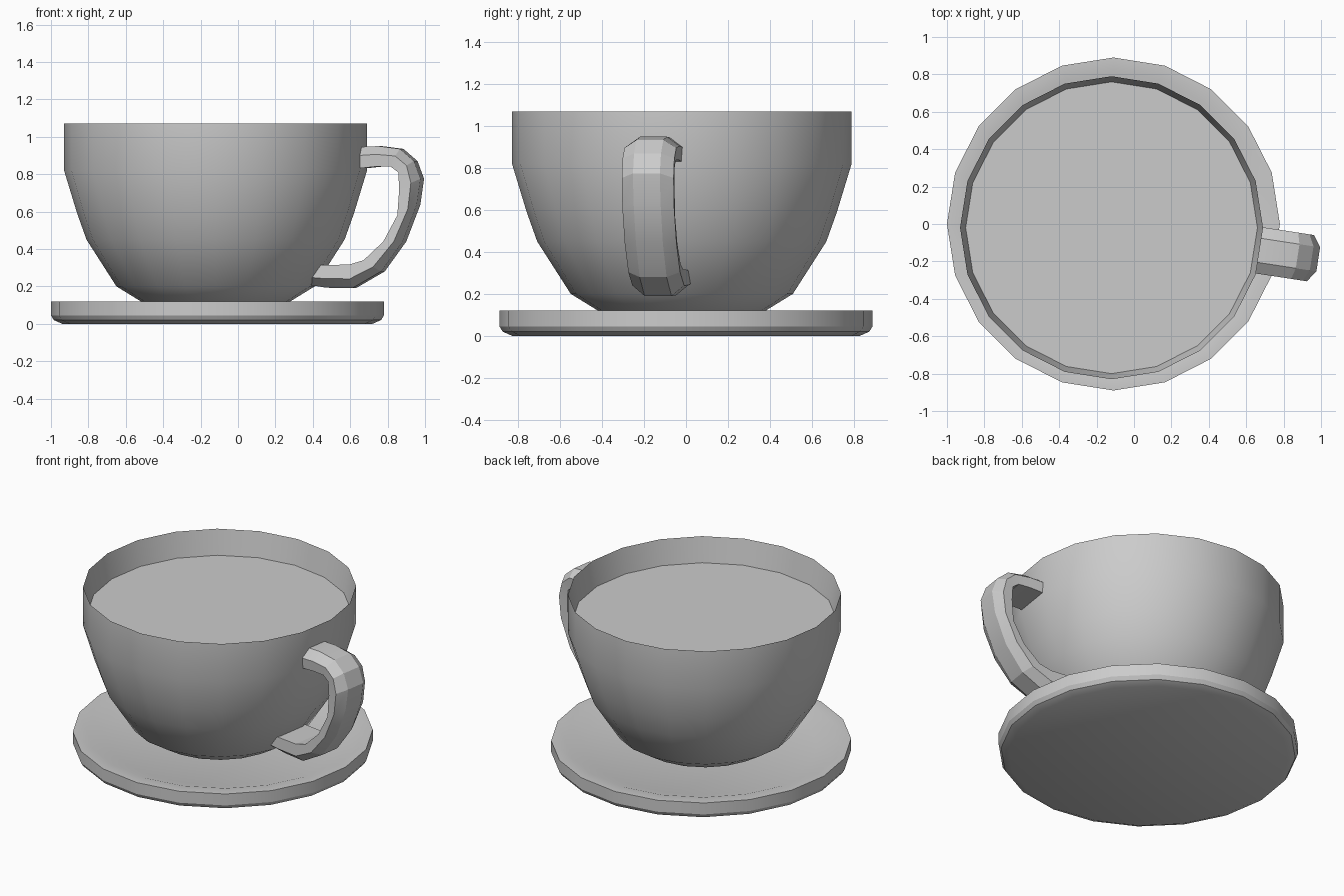
import bpy, bmesh
from math import cos, sin, pi, radians

if "Cube" in bpy.data.objects:
    bpy.data.objects.remove(bpy.data.objects["Cube"])

SIDES = 20


def finish(name, bm, angle=30, location=(0, 0, 0)):
    bmesh.ops.recalc_face_normals(bm, faces=bm.faces)
    mesh = bpy.data.meshes.new(name)
    bm.to_mesh(mesh)
    bm.free()
    ob = bpy.data.objects.new(name, mesh)
    ob.location = location
    bpy.context.collection.objects.link(ob)
    bpy.ops.object.select_all(action='DESELECT')
    ob.select_set(True)
    bpy.context.view_layer.objects.active = ob
    bpy.ops.object.shade_smooth_by_angle(angle=radians(angle))
    return ob


def loft(bm, rings, cap_start=True, cap_end=True):
    loops = [[bm.verts.new(p) for p in ring] for ring in rings]
    for a, b in zip(loops, loops[1:]):
        n = len(a)
        for i in range(n):
            j = (i + 1) % n
            bm.faces.new((a[i], a[j], b[j], b[i]))
    if cap_start:
        bm.faces.new(loops[0])
    if cap_end:
        bm.faces.new(loops[-1])


def lathe(name, profile, location):
    # profile of (radius, z), closed with a flat disc at both ends
    bm = bmesh.new()
    loft(bm, [[(r * cos(2 * pi * i / SIDES), r * sin(2 * pi * i / SIDES), z)
               for i in range(SIDES)] for r, z in profile])
    return finish(name, bm, location=location)


# Saucer with a shallow dish
lathe("saucer", [(0.83, 0), (0.875, 0.02), (0.89, 0.045), (0.89, 0.12),
                 (0.81, 0.12), (0.69, 0.08)], (-0.11, 0, 0))

# Cup: outer wall, thin rim, inner wall down to the drink surface
lathe("cup", [(0.30, 0.078), (0.40, 0.12), (0.53, 0.20), (0.69, 0.45),
              (0.74, 0.59), (0.81, 0.82), (0.81, 1.07), (0.78, 0.91)],
      (-0.12, -0.02, 0))

# Handle: pairs of (x, z) on the outer and inner curve, set in a plane
# that passes through the cup axis
outer = [(.655, .945), (.76, .95), (.875, .935), (.95, .87), (.985, .775),
         (.965, .636), (.89, .44), (.775, .28), (.62, .19), (.48, .193), (.38, .21)]
inner = [(.655, .83), (.75, .84), (.835, .84), (.875, .81), (.88, .72),
         (.87, .58), (.795, .44), (.69, .34), (.61, .316), (.48, .315), (.38, .31)]
section = [(-.12, 0), (.12, 0), (.125, .6), (.065, 1), (-.065, 1), (-.125, .6)]
turn = radians(-8.7)
rings = []
for (xo, zo), (xi, zi) in zip(outer, inner):
    ring = []
    for side, t in section:
        r = (xi + (xo - xi) * t + 0.12) / cos(turn)
        ring.append((r * cos(turn) - side * sin(turn),
                     r * sin(turn) + side * cos(turn), zi + (zo - zi) * t))
    rings.append(ring)
bm = bmesh.new()
loft(bm, rings)
finish("handle", bm, angle=15, location=(-0.12, -0.02, 0))
